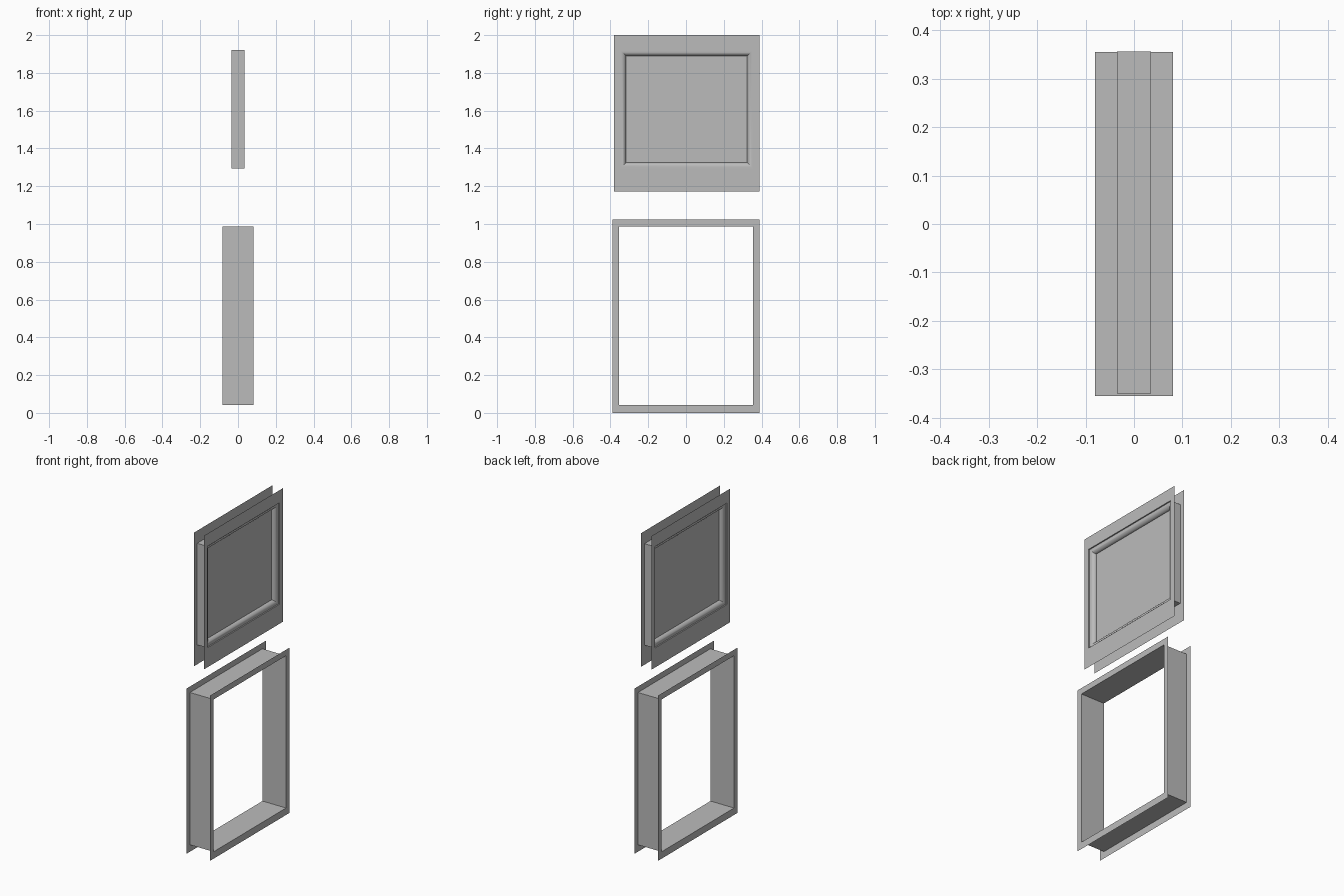
import bpy
import bmesh
import math

cube = bpy.data.objects.get("Cube")
if cube:
    bpy.data.objects.remove(cube, do_unlink=True)

grey = bpy.data.materials.new("plain grey")
grey.use_nodes = True
colour = (0.5, 0.5, 0.5, 1)
grey.diffuse_color = colour
grey.node_tree.nodes["Principled BSDF"].inputs["Base Color"].default_value = colour


def loop(bm, x, rect):
    """Rectangular ring of vertices in the plane at x."""
    y0, y1, z0, z1 = rect
    corners = ((y0, z0), (y1, z0), (y1, z1), (y0, z1))
    return [bm.verts.new((x, y, z)) for y, z in corners]


def bridge(bm, a, b):
    for i in range(4):
        j = (i + 1) % 4
        bm.faces.new((a[i], a[j], b[j], b[i]))


def inset(rect, t):
    y0, y1, z0, z1 = rect
    return (y0 + t, y1 - t, z0 + t, z1 - t)


def sheet(name, rings, fill=False, smooth=False):
    """Sheet surface lofted through (x, rectangle) rings, optionally filled at the end."""
    bm = bmesh.new()
    loops = [loop(bm, x, rect) for x, rect in rings]
    for a, b in zip(loops, loops[1:]):
        bridge(bm, a, b)
    if fill:
        bm.faces.new(loops[-1])
    # keep +x surfaces facing outward, mirrored ones too
    if rings[0][0] < 0 and name.startswith("right"):
        bmesh.ops.reverse_faces(bm, faces=bm.faces[:])
    mesh = bpy.data.meshes.new(name)
    bm.to_mesh(mesh)
    bm.free()
    mesh.materials.append(grey)
    obj = bpy.data.objects.new(name, mesh)
    bpy.context.collection.objects.link(obj)
    if smooth:
        bpy.ops.object.select_all(action="DESELECT")
        obj.select_set(True)
        bpy.context.view_layer.objects.active = obj
        bpy.ops.object.shade_smooth_by_angle(angle=math.radians(35))
    return obj


# Lower opening: lining between two thin flanges
flange_outer = (-0.389, 0.389, 0, 1.024)
opening = (-0.355, 0.355, 0.043, 0.987)
flange_x = 0.081
sheet("frame_lining", [(flange_x, opening), (-flange_x, opening)])

# Upper panel: casing between two plates, each with a recessed moulding
plate_outer = (-0.381, 0.389, 1.172, 2.0)
recess = (-0.35, 0.356, 1.293, 1.922)
plate_x = 0.035
sheet("panel_casing", [(plate_x, recess), (-plate_x, recess)])

# Moulding section: small step, then a rounded bead down to the panel
section = [(0.0005, 0), (0.0005, 0.007)]
for i in range(9):
    a = math.radians(90 * i / 8)
    section.append((0.006 + 0.026 * math.sin(a), 0.007 + 0.024 * (1 - math.cos(a))))

for side, s in (("left", 1), ("right", -1)):
    sheet(side + "_frame_flange", [(s * flange_x, flange_outer), (s * flange_x, opening)])
    sheet(side + "_panel_plate", [(s * plate_x, plate_outer), (s * plate_x, recess)])
    rings = [(s * (plate_x - d), inset(recess, t)) for t, d in section]
    sheet(side + "_recessed_panel", rings, fill=True, smooth=True)
